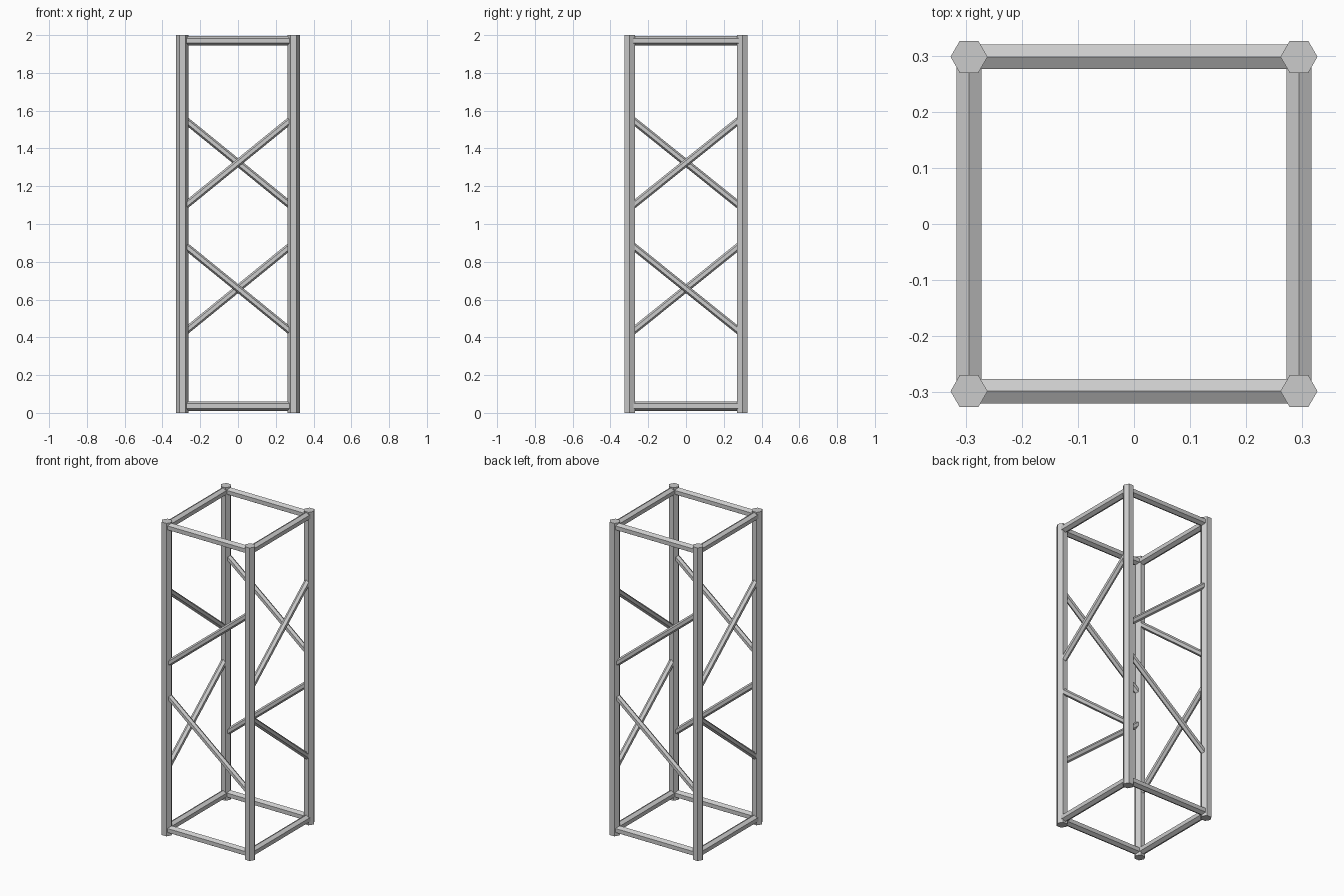
import bpy
from mathutils import Vector

if "Cube" in bpy.data.objects:
    bpy.data.objects.remove(bpy.data.objects["Cube"])

HX, HY = 0.294, 0.298
SIDES = 6


def rod(name, a, b, r):
    """Six-sided rod running from point a to point b."""
    a, b = Vector(a), Vector(b)
    d = b - a
    bpy.ops.mesh.primitive_cylinder_add(vertices=SIDES, radius=r, depth=d.length,
                                        location=(a + b) / 2)
    o = bpy.context.object
    o.name = name
    # local y follows the highest perpendicular, so a rod edge points upward
    if abs(d.normalized().z) < 0.99:
        o.rotation_euler = d.to_track_quat('Z', 'Y').to_euler()
    else:
        o.rotation_euler = (0, 0, 1.5707963)  # post edges face left and right
    return o


# corners in order around the tower, seen from above
corners = [(-HX, -HY), (HX, -HY), (HX, HY), (-HX, HY)]
sides = ["front", "right", "back", "left"]

for i, side in enumerate(sides):
    p, q = corners[i], corners[(i + 1) % 4]
    # upright post
    rod(f"corner_post_{i + 1}", (*p, 0), (*p, 2), 0.033)
    # bottom and top rails
    rod(f"{side}_bottom_rail", (*p, 0.036), (*q, 0.036), 0.0255)
    rod(f"{side}_top_rail", (*p, 1.97), (*q, 1.97), 0.0255)
    # lower brace falls to the right, upper brace rises to the right
    rod(f"{side}_lower_brace", (*p, 0.658 + 0.239), (*q, 0.658 - 0.239), 0.019)
    rod(f"{side}_upper_brace", (*p, 1.324 - 0.239), (*q, 1.324 + 0.239), 0.019)
